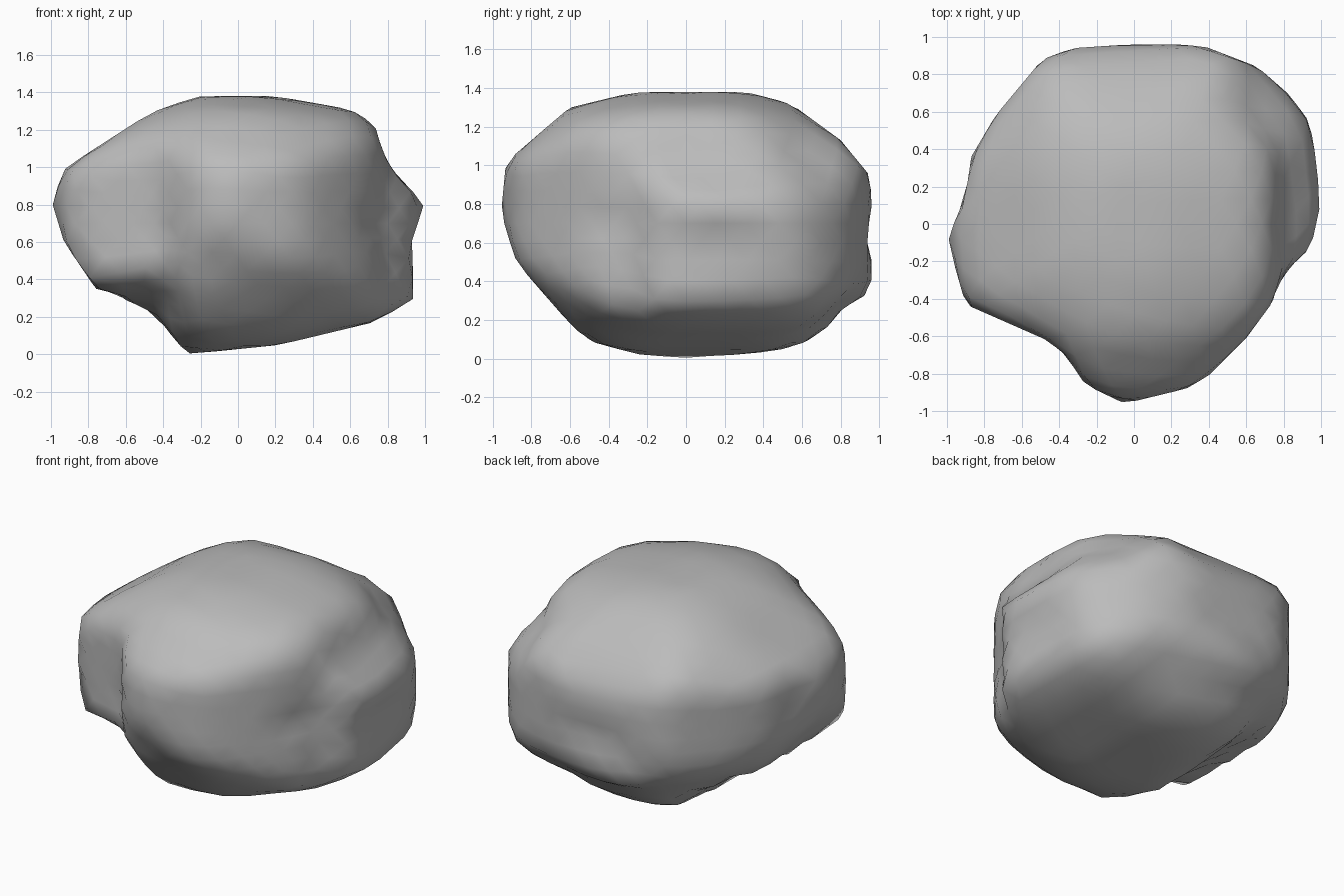
import bpy
import bmesh
import math
from mathutils import Vector

default_cube = bpy.data.objects.get("Cube")
if default_cube:
    bpy.data.objects.remove(default_cube, do_unlink=True)

CENTRE = Vector((0, 0, 0.7))
HALF_HEIGHT = 0.7
CORNER_FULLNESS = 0.2

# Outlines of the boulder in three planes
FRONT = [(-1, .83), (-.92, 1), (-.47, 1.29), (-.22, 1.38), (.2, 1.38), (.6, 1.31),
         (.73, 1.23), (.78, 1.06), (.86, .94), (1, .81), (.93, .61), (.94, .29),
         (.72, .17), (.22, .05), (-.27, 0), (-.38, .13), (-.44, .22), (-.6, .29),
         (-.66, .35), (-.76, .35), (-.93, .6)]
SIDE = [(-.97, .8), (-.93, 1.02), (-.6, 1.3), (-.27, 1.38), (.28, 1.39), (.54, 1.32),
        (.8, 1.13), (.94, .96), (.97, .8), (.93, .63), (.97, .48), (.96, .34),
        (.83, .28), (.72, .15), (.58, .06), (.28, .01), (-.18, 0), (-.5, .09),
        (-.6, .18), (-.88, .5)]
PLAN = [(1, .15), (.98, .36), (.94, .55), (.82, .7), (.66, .84), (.35, .96), (-.03, .96),
        (-.33, .94), (-.49, .88), (-.74, .58), (-.87, .36), (-.9, .15), (-1, -.08),
        (-.9, -.43), (-.4, -.65), (-.26, -.86), (-.05, -.96), (.28, -.88), (.4, -.81),
        (.6, -.61), (.74, -.42), (.78, -.28), (.92, -.15), (.98, -.03)]

# Local sculpting: place, radius, outward push (negative carves a hollow)
SCULPT = [
    ((-.5, -.45, .22), .2, -.1),     # hollow under the overhanging lobe
    ((-.78, -.45, .5), .25, .09),    # overhanging lobe
    ((-.7, -.55, .9), .25, .04),     # top of the lobe
    ((-.42, -.62, .6), .14, -.05),   # crease beside the lobe
    ((.66, -.37, .8), .15, -.08),    # pit beside the side bulge
    ((.7, -.4, .5), .15, -.03),      # crease below the pit
    ((.64, -.4, 1.1), .25, .05),     # shoulder above the pit
    ((-.14, -.85, .5), .15, -.05),   # shallow front valley
    ((.62, .6, 1.08), .2, -.06),     # notch behind the side bulge
    ((.35, .85, .95), .25, .1),      # upper back corner
    ((-.4, .8, 1), .3, .07),         # opposite upper back corner
    ((.7, .65, .33), .25, .08),      # lower back corner
]


def make_material(name, colour):
    material = bpy.data.materials.new(name)
    material.use_nodes = True
    material.diffuse_color = colour
    for node in material.node_tree.nodes:
        if node.type == 'BSDF_PRINCIPLED':
            node.inputs["Base Color"].default_value = colour
            node.inputs["Roughness"].default_value = 0.9
    return material


def unit_height(points):
    """Rescale an upright outline so that it is roughly a unit circle."""
    return [(a, (z - CENTRE.z) / HALF_HEIGHT) for a, z in points]


def outline_radius(points, u, v):
    """Distance from the centre to the outline along direction (u, v)."""
    length = math.hypot(u, v)
    if length < 1e-5:
        return 1.0
    u, v = u / length, v / length
    for (ax, ay), (bx, by) in zip(points, points[1:] + points[:1]):
        ex, ey = bx - ax, by - ay
        denominator = u * ey - v * ex
        if abs(denominator) < 1e-9:
            continue
        distance = (ax * ey - ay * ex) / denominator
        along = (ax * v - ay * u) / denominator
        if distance > 0 and -1e-6 <= along <= 1 + 1e-6:
            return distance
    return 1.0


def to_world(point):
    return Vector((point.x, point.y, point.z * HALF_HEIGHT)) + CENTRE


def boulder_point(direction, outlines):
    """Blend the outlines, sculpt, and keep the point within every outline."""
    total, weights, limit = 0.0, 0.0, 10.0
    for outline, (first, second, normal) in outlines:
        u, v = direction[first], direction[second]
        radius = outline_radius(outline, u, v)
        weight = 1 / (direction[normal] ** 2 + 0.01)
        total += weight * math.log(radius)
        weights += weight
        limit = min(limit, radius / max(math.hypot(u, v), 0.01))
    corner = abs(direction.x * direction.y * direction.z)
    radius = math.exp(total / weights) * (1 + CORNER_FULLNESS * corner)
    for place, reach, push in SCULPT:
        gap = (to_world(direction * radius) - Vector(place)).length / reach
        radius += push * math.exp(-gap * gap)
    return to_world(direction * min(radius, limit))


# Boulder body
outlines = [(unit_height(FRONT), (0, 2, 1)),
            (unit_height(SIDE), (1, 2, 0)),
            (PLAN, (0, 1, 2))]
bm = bmesh.new()
bmesh.ops.create_icosphere(bm, subdivisions=4, radius=1)
for vert in bm.verts:
    vert.co = boulder_point(vert.co.normalized(), outlines)
bmesh.ops.recalc_face_normals(bm, faces=bm.faces)
for face in bm.faces:
    face.smooth = True

mesh = bpy.data.meshes.new("boulder")
bm.to_mesh(mesh)
bm.free()
boulder = bpy.data.objects.new("boulder", mesh)
bpy.context.collection.objects.link(boulder)
mesh.materials.append(make_material("stone grey", (0.5, 0.5, 0.5, 1)))
